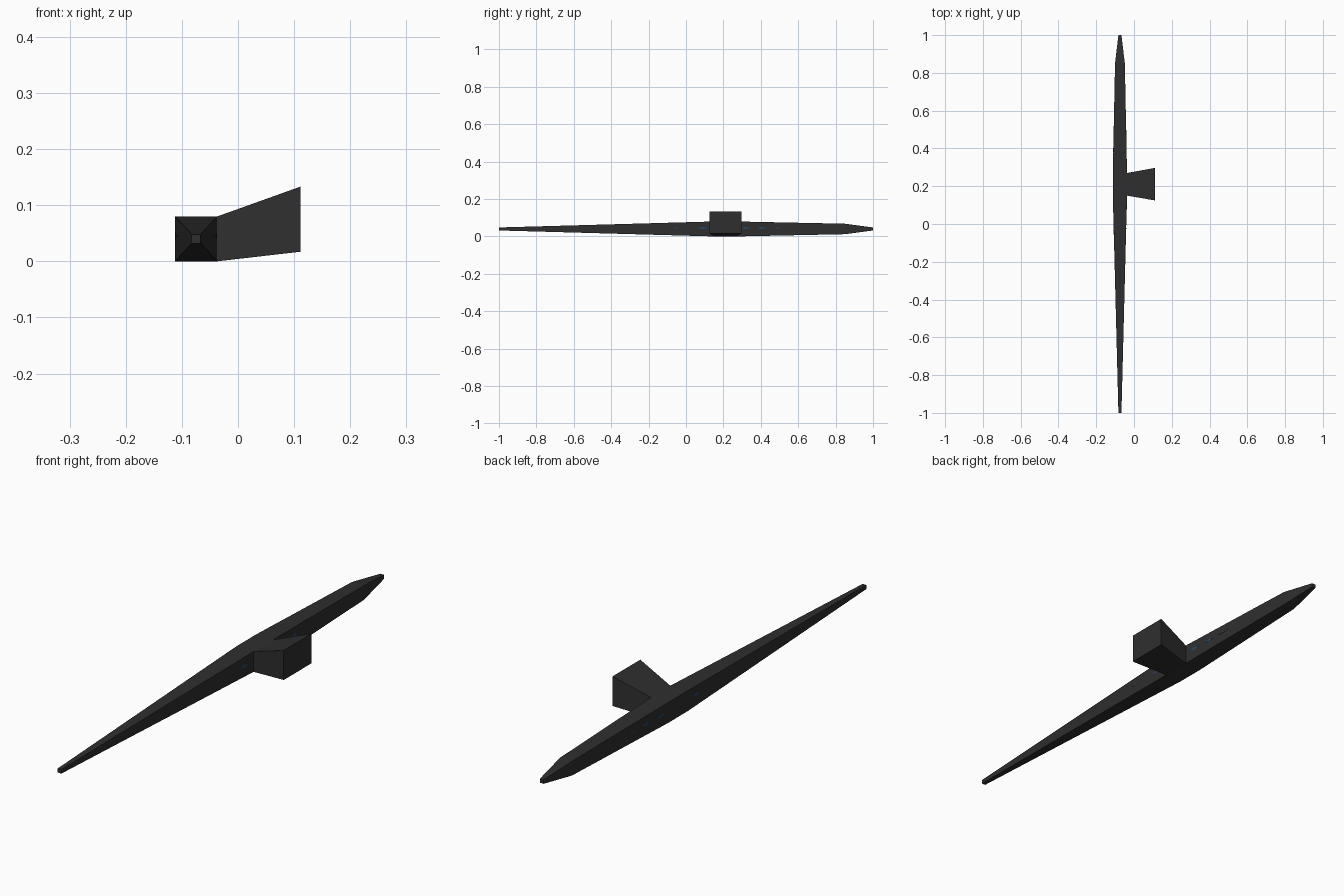
import bpy, bmesh

if "Cube" in bpy.data.objects:
    bpy.data.objects.remove(bpy.data.objects["Cube"])

def material(name, rgb):
    m = bpy.data.materials.new(name)
    m.diffuse_color = (*rgb, 1)
    m.use_nodes = True
    m.node_tree.nodes["Principled BSDF"].inputs["Base Color"].default_value = m.diffuse_color
    return m

dark = material("charcoal", (0.028, 0.028, 0.028))
blue = material("deep blue", (0.02, 0.06, 0.13))

def loft(name, rings, mat):
    """Join rings of four points into a closed solid."""
    bm = bmesh.new()
    loops = [[bm.verts.new(p) for p in r] for r in rings]
    for a, b in zip(loops, loops[1:]):
        for i in range(4):
            j = (i + 1) % 4
            bm.faces.new((a[i], a[j], b[j], b[i]))
    bm.faces.new(loops[0])
    bm.faces.new(loops[-1])
    bmesh.ops.recalc_face_normals(bm, faces=bm.faces)
    me = bpy.data.meshes.new(name)
    bm.to_mesh(me)
    bm.free()
    me.materials.append(mat)
    ob = bpy.data.objects.new(name, me)
    bpy.context.collection.objects.link(ob)
    return ob

# Tapered square body: position along y, half width, half height
CX, CZ = -0.0745, 0.04
SECTIONS = [(-1, 0.008, 0.008), (0.15, 0.0375, 0.04), (0.27, 0.0375, 0.04),
            (0.85, 0.026, 0.028), (1, 0.008, 0.008)]
SIGNS = [(-1, -1), (1, -1), (1, 1), (-1, 1)]
loft("body", [[(CX + a * sx, y, CZ + b * sz) for sx, sz in SIGNS]
              for y, a, b in SECTIONS], dark)

# Flared side block
def x_ring(x, y0, y1, z0, z1):
    return [(x, y0, z0), (x, y1, z0), (x, y1, z1), (x, y0, z1)]
loft("side_block", [x_ring(CX + 0.0375, 0.15, 0.27, 0.0, 0.08),
                    x_ring(0.111, 0.125, 0.297, 0.017, 0.133)], dark)

def half_width(y):
    for (y0, a0, _), (y1, a1, _) in zip(SECTIONS, SECTIONS[1:]):
        if y <= y1:
            return a0 + (a1 - a0) * (y - y0) / (y1 - y0)

# Slim lens-shaped inlays along both sides
for side, label in ((1, "right"), (-1, "left")):
    for n, (y, length, h) in enumerate([(-0.05, 0.03, 0.002), (0.09, 0.03, 0.006),
                                        (0.32, 0.025, 0.007), (0.405, 0.025, 0.006),
                                        (0.49, 0.03, 0.002)]):
        pts = [(y - length, 0), (y, -h), (y + length, 0), (y, h)]
        loft(f"{label}_inlay_{n}",
             [[(CX + side * (half_width(py) + off), py, 0.045 + pz) for py, pz in pts]
              for off in (-0.002, 0.0005)], blue)
